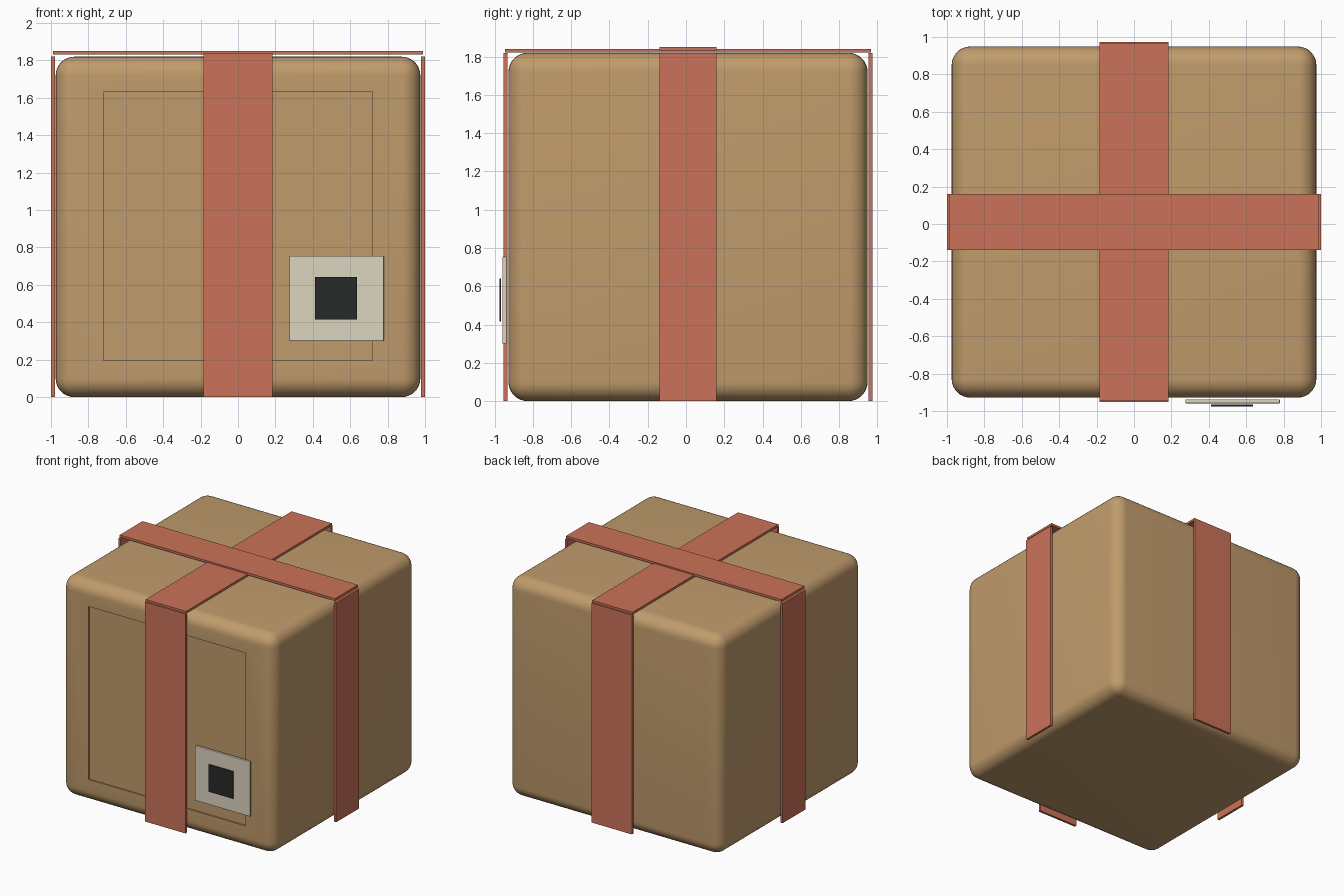
import bpy, bmesh, math

if "Cube" in bpy.data.objects:
    bpy.data.objects.remove(bpy.data.objects["Cube"])

CY = 0.0105  # depth centre of the box


def material(name, rgb):
    m = bpy.data.materials.new(name)
    m.diffuse_color = (*rgb, 1)
    m.use_nodes = True
    m.node_tree.nodes["Principled BSDF"].inputs["Base Color"].default_value = m.diffuse_color
    return m


card = material("cardboard", (0.53, 0.33, 0.15))
tape = material("ribbon_red", (0.60, 0.17, 0.10))
cream = material("paper", (0.72, 0.66, 0.53))
dark = material("dark", (0.02, 0.022, 0.022))


def block(name, mat, x, y, z, bevel=0.0, segments=1):
    """Box from (min, max) ranges with optional rounded edges."""
    bm = bmesh.new()
    bmesh.ops.create_cube(bm, size=1)
    for v in bm.verts:
        v.co = [r[0] + (c + 0.5) * (r[1] - r[0]) for c, r in zip(v.co, (x, y, z))]
    if bevel:
        bmesh.ops.bevel(bm, geom=bm.edges[:], offset=bevel, segments=segments,
                        profile=0.5, affect='EDGES')
    me = bpy.data.meshes.new(name)
    bm.to_mesh(me)
    bm.free()
    ob = bpy.data.objects.new(name, me)
    bpy.context.collection.objects.link(ob)
    me.materials.append(mat)
    return ob


# Rounded parcel body
body = block("parcel_body", card, (-0.975, 0.975), (-0.928, 0.949), (0, 1.82), 0.1, 8)

# Shallow recessed panel on the front face
bm = bmesh.new()
bm.from_mesh(body.data)
front = min(bm.faces, key=lambda f: (round(f.calc_center_median().y, 4), -f.calc_area()))
for depth in (0, 0.012):
    bmesh.ops.inset_region(bm, faces=[front], thickness=0.05 if depth == 0 else 0.001)
    for v in front.verts:
        v.co.x = math.copysign(0.72, v.co.x)
        v.co.z = 1.63 if v.co.z > 0.91 else 0.195
        v.co.y = -0.928 + depth
bm.to_mesh(body.data)
bm.free()
bpy.context.view_layer.objects.active = body
body.select_set(True)
bpy.ops.object.shade_smooth_by_angle(angle=math.radians(35))

# Ribbon strips: two over the top, one down each side
WX, WY = (-0.185, 0.185), (CY - 0.15, CY + 0.15)
block("top_ribbon_lengthwise", tape, WX, (CY - 0.956, CY + 0.956), (1.821, 1.839))
block("top_ribbon_crosswise", tape, (-0.988, 0.988), WY, (1.832, 1.851))
for side, s in (("left", -1), ("right", 1)):
    block(side + "_ribbon", tape, sorted((s * 0.979, s * 0.999)), WY, (0, 1.82))
for side, s in (("front", -1), ("back", 1)):
    block(side + "_ribbon", tape, WX, sorted((CY + s * 0.943, CY + s * 0.963)), (0, 1.82))

# Shipping label with a dark square
block("label", cream, (0.275, 0.78), (-0.959, -0.938), (0.30, 0.755), 0.004, 2)
block("label_square", dark, (0.412, 0.637), (-0.975, -0.966), (0.416, 0.641))
